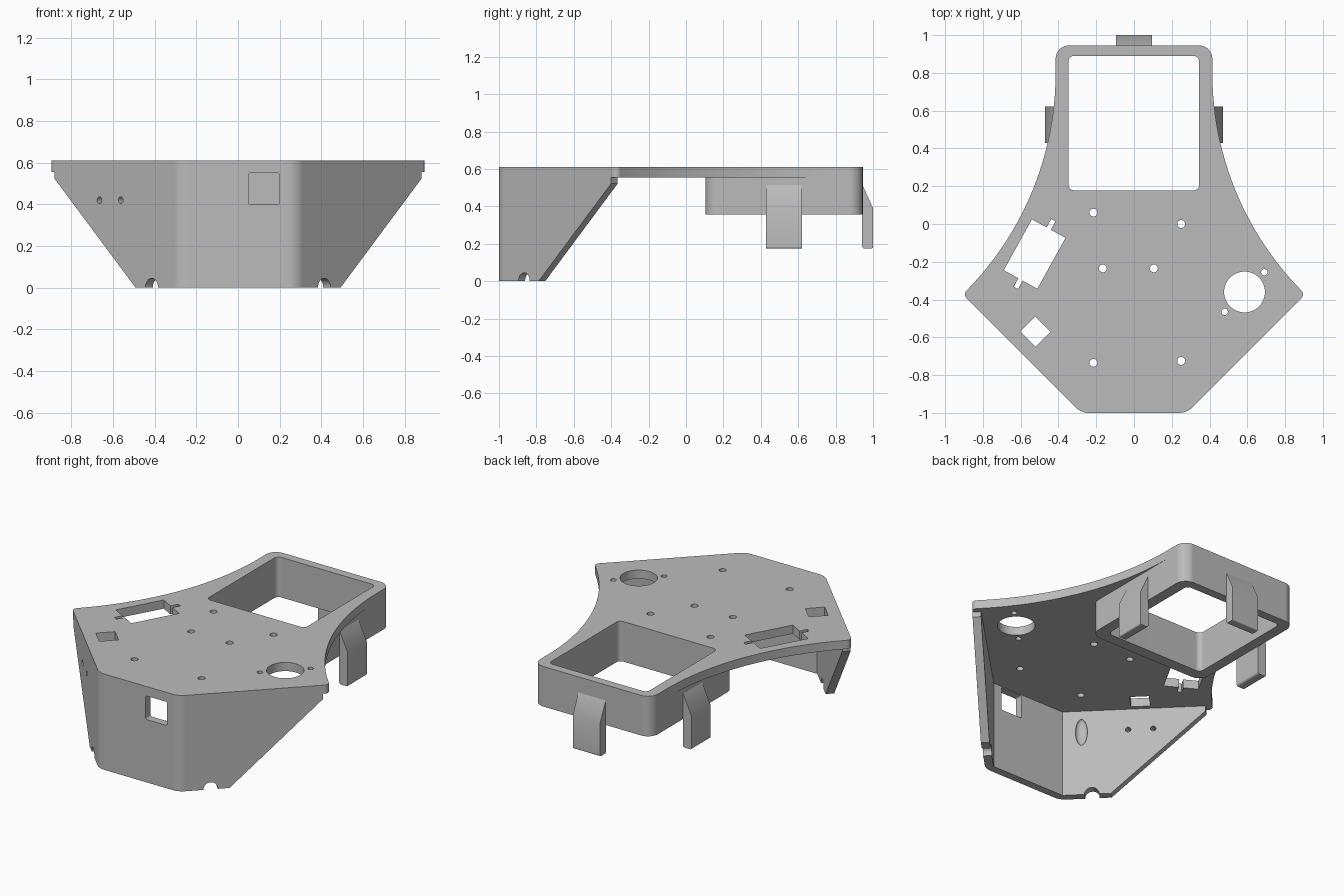
import bpy, bmesh
from math import sin, cos, pi, radians, acos, asin, tan, sqrt
from mathutils import Matrix, Vector

if "Cube" in bpy.data.objects:
    bpy.data.objects.remove(bpy.data.objects["Cube"])

grey = bpy.data.materials.new("plain grey")
grey.use_nodes = True
grey.diffuse_color = (0.5, 0.5, 0.5, 1)
grey.node_tree.nodes["Principled BSDF"].inputs["Base Color"].default_value = (0.5, 0.5, 0.5, 1)

TOP, UNDER, WALL = 0.61, 0.555, 0.05


def rounded(corners, steps=8):
    """Fillet every (x, y, radius) corner of a closed outline."""
    out = []
    for i, (x, y, r) in enumerate(corners):
        p = Vector((x, y))
        if not r:
            out.append(p)
            continue
        a = (Vector(corners[i - 1][:2]) - p).normalized()
        b = (Vector(corners[(i + 1) % len(corners)][:2]) - p).normalized()
        half = acos(a.dot(b)) / 2
        mid = p + (a + b).normalized() * r / sin(half)
        start, end = p + a * r / tan(half) - mid, p + b * r / tan(half) - mid
        turn = start.angle_signed(end)
        for k in range(steps + 1):
            out.append(mid + Matrix.Rotation(-turn * k / steps, 2) @ start)
    return out


def box(x0, x1, y0, y1, r=0):
    return rounded([(x0, y0, r), (x1, y0, r), (x1, y1, r), (x0, y1, r)])


def circle(x, y, r, n=32):
    return [(x + r * cos(2 * pi * k / n), y + r * sin(2 * pi * k / n)) for k in range(n)]


def prism(name, outline, z0, z1, matrix=Matrix()):
    """Extrude a flat outline from z0 to z1, then place it."""
    bm = bmesh.new()
    face = bm.faces.new([bm.verts.new((p[0], p[1], z0)) for p in outline])
    up = bmesh.ops.extrude_face_region(bm, geom=[face])["geom"]
    bmesh.ops.translate(bm, vec=(0, 0, z1 - z0), verts=[v for v in up if isinstance(v, bmesh.types.BMVert)])
    bmesh.ops.transform(bm, matrix=matrix, verts=bm.verts)
    bmesh.ops.recalc_face_normals(bm, faces=bm.faces)
    return finish(name, bm)


def finish(name, bm):
    mesh = bpy.data.meshes.new(name)
    bm.to_mesh(mesh)
    bm.free()
    mesh.materials.append(grey)
    ob = bpy.data.objects.new(name, mesh)
    bpy.context.collection.objects.link(ob)
    return ob


def select(ob):
    bpy.ops.object.select_all(action="DESELECT")
    ob.select_set(True)
    bpy.context.view_layer.objects.active = ob


def combine(target, tool, operation="DIFFERENCE"):
    mod = target.modifiers.new("combine", "BOOLEAN")
    mod.operation, mod.solver, mod.object = operation, "EXACT", tool
    select(target)
    bpy.ops.object.modifier_apply(modifier=mod.name)
    bpy.data.objects.remove(tool)


def wall_frame(side):
    """Local axes of a slanted wall: x along it, y up, z outwards."""
    s = sqrt(0.5)
    return Matrix(((side * s, 0, side * s, side * 0.28), (s, 0, -s, -1), (0, 1, 0, 0), (0, 0, 0, 1)))


# top plate: straight front, slanted cheeks, concave flanks, narrow back
R, cy = 1.644, 0.8
sweep = asin(1.173 / R)
flank = [(0.415 + R - R * cos(a), cy - R * sin(a), 0) for a in (sweep * k / 32 for k in range(31, -1, -1))]
half = [(0.28, -1, 0.1), (0.907, -0.373, 0.03)] + flank + [(0.415, 0.945, 0.07)]
outline = rounded(half + [(-x, y, r) for x, y, r in reversed(half)])
shell = prism("shell", outline, UNDER, TOP)

# front skirt: a bent strip with both cheeks cut off at a slant
edge = [(0.28, -1, 0.1), (0.88, -0.4, 0), (0.88 - 0.035, -0.4 + 0.035, 0), (0.259, -0.95, 0)]
skirt = prism("skirt", rounded(edge + [(-x, y, r) for x, y, r in reversed(edge)]), 0, UNDER)
slant = [(0.195, -0.1), (0.883, UNDER), (1.3, UNDER), (1.3, -0.1)]
for side in (1, -1):
    frame = wall_frame(side)
    combine(skirt, prism("slant_cutter", slant, -0.2, 0.2, frame))
    # half-round cable notch at the foot of each cheek
    combine(skirt, prism("notch_cutter", circle(0.19, 0.003, 0.042), -0.1, 0.05, frame))
# two small screw holes in one cheek
for s in (0.4, 0.545):
    combine(skirt, prism("screw_cutter", circle(s, 0.42, 0.016, 20), -0.1, 0.05, wall_frame(-1)))
# oval recess on the inside of the same cheek
bm = bmesh.new()
bmesh.ops.create_uvsphere(bm, u_segments=24, v_segments=16, radius=1)
place = wall_frame(-1) @ Matrix.Translation((0.13, 0.415, -WALL)) @ Matrix.Diagonal((0.035, 0.086, 0.025, 1))
bmesh.ops.transform(bm, matrix=place, verts=bm.verts)
bmesh.ops.recalc_face_normals(bm, faces=bm.faces)
combine(skirt, finish("recess_cutter", bm))
# square port in the front
upright = Matrix.Rotation(radians(90), 4, "X")
combine(skirt, prism("port_cutter", box(0.05, 0.2, 0.4, 0.55, 0.01), 0.9, 1.1, upright))

# deep frame around the window, joined with the skirt and plate
frame_box = prism("frame", box(-0.415, 0.415, 0.105, 0.945, 0.07), 0.355, UNDER)
combine(shell, skirt, "UNION")
combine(shell, frame_box, "UNION")
combine(shell, prism("window_cutter", box(-0.347, 0.345, 0.178, 0.89, 0.03), 0.2, 0.8))

# round holes through the plate
holes = [(-0.215, 0.06, 0.021), (0.25, 0, 0.021), (-0.165, -0.235, 0.021), (0.105, -0.235, 0.021),
         (-0.215, -0.735, 0.021), (0.25, -0.725, 0.021), (0.69, -0.255, 0.017), (0.48, -0.465, 0.017),
         (0.585, -0.36, 0.108)]
for x, y, r in holes:
    combine(shell, prism("hole_cutter", circle(x, y, r, 48 if r > 0.1 else 20), 0.5, 0.7))

# tilted slots: diamond, switch opening and its locating groove
for x, y, length, width, angle in ((-0.522, -0.57, 0.113, 0.113, 45),
                                   (-0.526, -0.159, 0.308, 0.203, 61),
                                   (-0.526, -0.159, 0.41, 0.026, 61)):
    turn = Matrix.Translation((x, y, 0)) @ Matrix.Rotation(radians(angle), 4, "Z")
    rect = box(-length / 2, length / 2, -width / 2, width / 2)
    combine(shell, prism("slot_cutter", rect, 0.5, 0.7, turn))

# hanging clips on both sides and the back, with sloped shoulders
clip = rounded([(-0.003, 0.52, 0), (0, 0.515, 0), (0.057, 0.39, 0), (0.057, 0.175, 0.008), (-0.003, 0.175, 0.015)])
clips = []
for name, x, y, angle in (("left_clip", 0.415, 0.525, 0), ("right_clip", -0.415, 0.525, 180),
                          ("back_clip", 0, 0.943, 90)):
    place = Matrix.Translation((x, y, 0)) @ Matrix.Rotation(radians(angle), 4, "Z") @ upright
    clips.append(prism(name, clip, -0.096, 0.096, place))

# smooth the fillets while keeping flat faces flat
for ob in [shell] + clips:
    select(ob)
    bpy.ops.object.shade_smooth_by_angle(angle=radians(30))
    ob.modifiers.new("flat_faces", "WEIGHTED_NORMAL").keep_sharp = True
